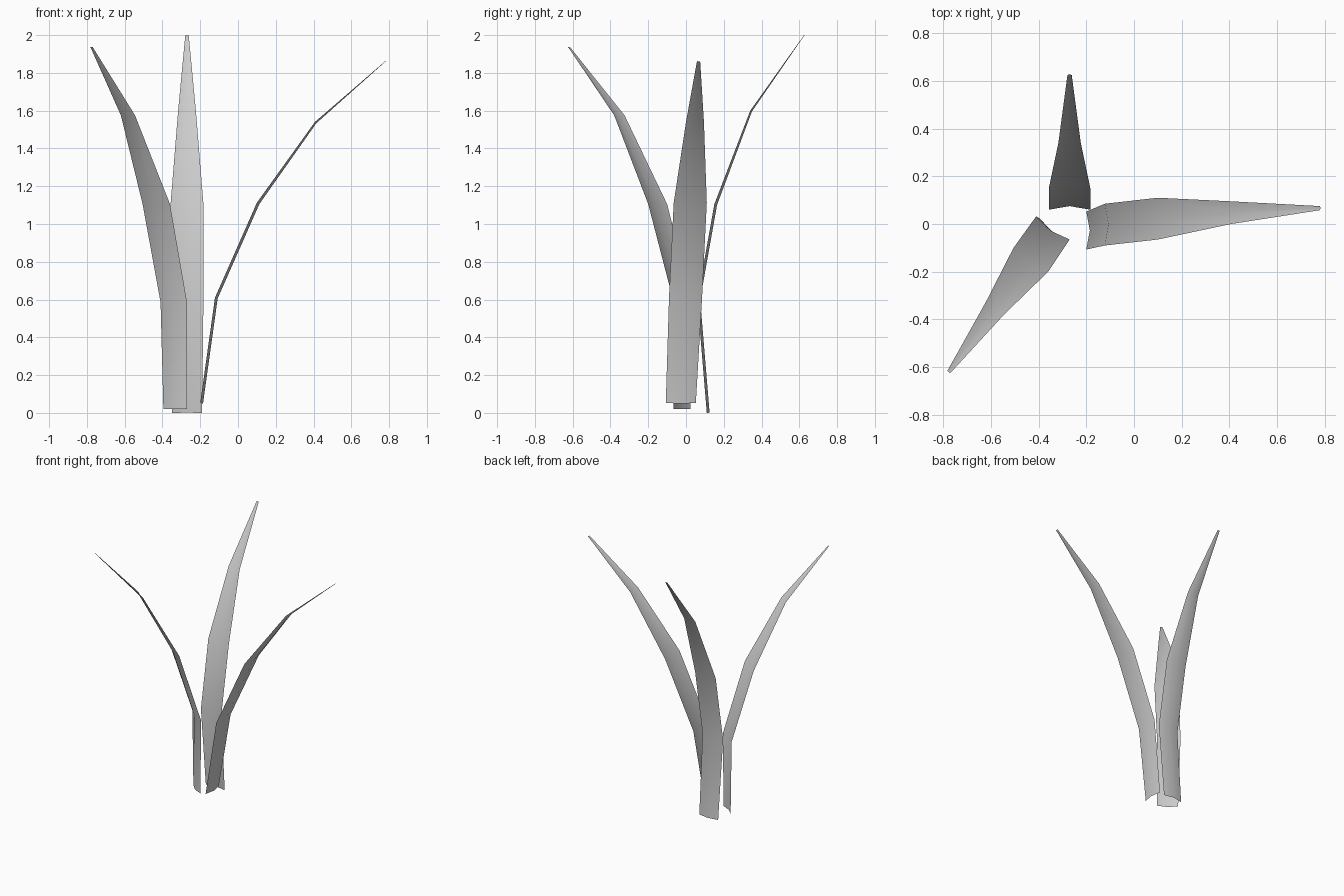
import bpy
from mathutils import Vector

if "Cube" in bpy.data.objects:
    bpy.data.objects.remove(bpy.data.objects["Cube"])


def blade(name, out, rows):
    """Folded leaf: each row is (left edge x, y, right edge x, y, z); the midrib bulges outward."""
    out = Vector(out).normalized()
    lefts = [Vector((a, b, z)) for a, b, c, d, z in rows]
    rights = [Vector((c, d, z)) for a, b, c, d, z in rows]
    mids = [(l + r) / 2 for l, r in zip(lefts, rights)]
    n = len(rows)
    verts = []
    for i in range(n):
        tangent = (mids[min(i + 1, n - 1)] - mids[max(i - 1, 0)]).normalized()
        normal = (out - tangent * out.dot(tangent)).normalized()
        depth = 0.015 if i < n - 2 else (0.01 if i == n - 2 else 0.002)
        verts += [lefts[i], mids[i] + normal * depth, rights[i]]
    faces = []
    for i in range(n - 1):
        for j in range(2):
            k = i * 3 + j
            faces.append((k, k + 1, k + 4, k + 3))
    mesh = bpy.data.meshes.new(name)
    mesh.from_pydata(verts, [], faces)
    mesh.shade_smooth()
    obj = bpy.data.objects.new(name, mesh)
    bpy.context.collection.objects.link(obj)
    return obj


# Leaf arching to the right
blade("right_leaf", (1, 0.05, 0), [
    (-0.20, 0.052, -0.20, -0.107, 0.052),
    (-0.122, 0.085, -0.122, -0.09, 0.61),
    (0.10, 0.11, 0.10, -0.065, 1.113),
    (0.407, 0.095, 0.407, 0.0, 1.54),
    (0.78, 0.075, 0.78, 0.058, 1.862)])

# Leaf arching to the back
blade("back_leaf", (0, 1, 0), [
    (-0.35, 0.11, -0.19, 0.11, 0.0),
    (-0.357, 0.06, -0.183, 0.06, 0.60),
    (-0.357, 0.15, -0.183, 0.15, 1.105),
    (-0.317, 0.34, -0.223, 0.34, 1.60),
    (-0.279, 0.625, -0.261, 0.625, 2.0)])

# Leaf arching to the front left
blade("front_left_leaf", (-0.57, -0.82, 0), [
    (-0.395, 0.023, -0.27, -0.067, 0.02),
    (-0.41, 0.032, -0.27, -0.065, 0.585),
    (-0.505, -0.10, -0.36, -0.20, 1.105),
    (-0.62, -0.325, -0.545, -0.38, 1.575),
    (-0.782, -0.615, -0.77, -0.625, 1.938)])
